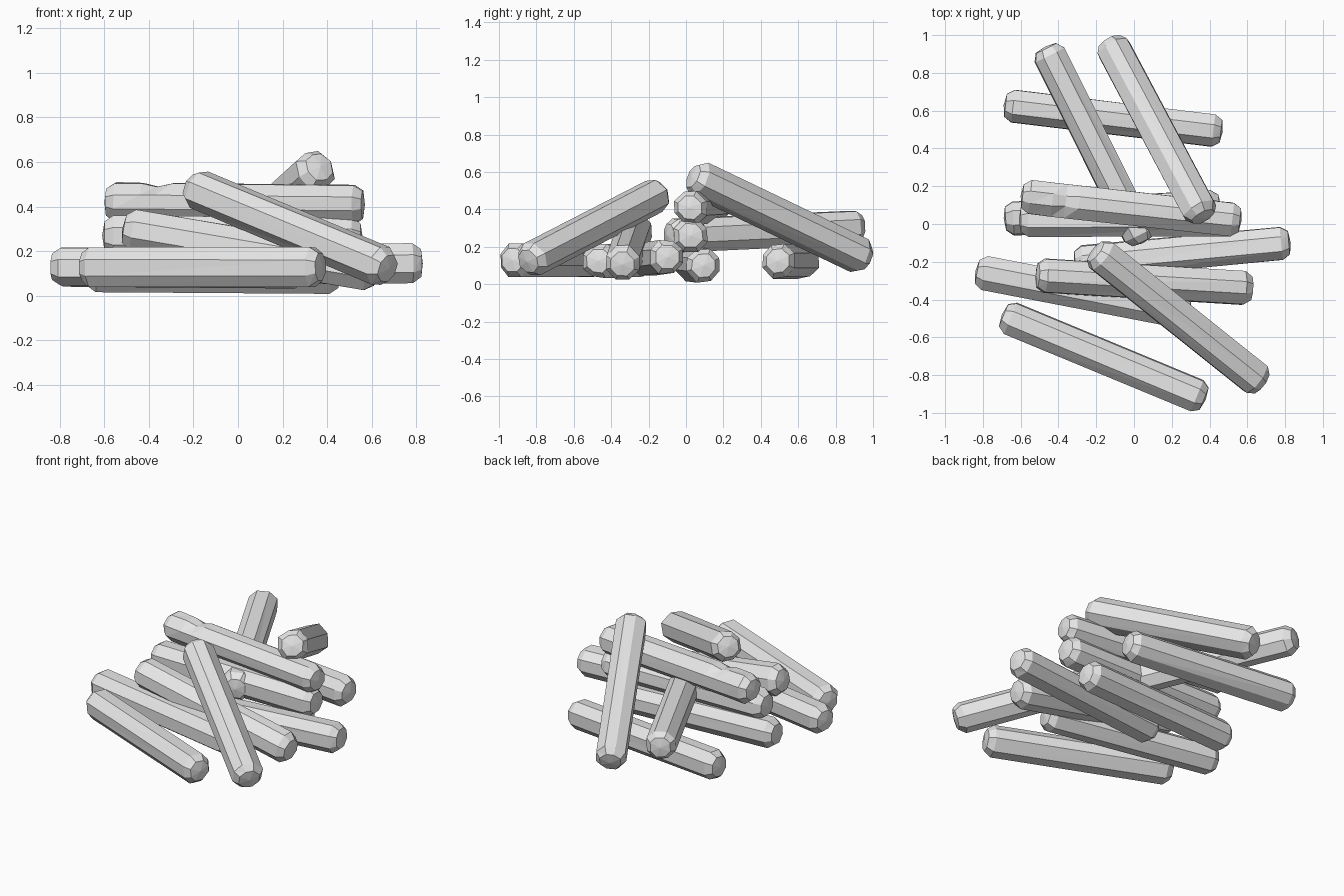
import bpy, bmesh, math, random
from mathutils import Vector

random.seed(4)
cube = bpy.data.objects.get("Cube")
if cube:
    bpy.data.objects.remove(cube)

grey = bpy.data.materials.new("plain grey")
grey.use_nodes = True
grey.diffuse_color = (0.8, 0.8, 0.8, 1)
grey.node_tree.nodes["Principled BSDF"].inputs["Base Color"].default_value = (0.8, 0.8, 0.8, 1)

SIDES = 8
RADIUS = 0.097


def make_log(name, start, end, dent=None):
    """Rough eight-sided log with chamfered, slightly domed ends."""
    a, b = Vector(start), Vector(end)
    axis = (b - a).normalized()
    length = (b - a).length
    side = axis.cross(Vector((0, 0, 1))).normalized()
    up = side.cross(axis)
    # Distance along the log and radius of each ring
    rings = [(0.01, 0.7), (0.05, 1), (length - 0.05, 1), (length - 0.01, 0.7)]
    if dent:
        rings[2:2] = [(dent + d, 1) for d in (-0.07, 0, 0.07)]
    wobble = [random.uniform(0.95, 1.03) for _ in range(SIDES)]
    turn = [(i + 0.5 + random.uniform(-0.1, 0.1)) * math.tau / SIDES for i in range(SIDES)]

    bm = bmesh.new()
    loops = []
    for along, scale in rings:
        loop = []
        for i in range(SIDES):
            r = RADIUS * scale * wobble[i]
            if along in (0.05, length - 0.05):
                r *= random.uniform(0.96, 1.03)
            direction = side * math.cos(turn[i]) + up * math.sin(turn[i])
            # Notch on the upper front edge
            if along == dent and i in (1, 2):
                r *= 0.82
            loop.append(bm.verts.new(a + axis * along + direction * r))
        loops.append(loop)
    for low, high in zip(loops, loops[1:]):
        for i in range(SIDES):
            j = (i + 1) % SIDES
            # Long sides fold into triangles
            bm.faces.new((low[i], low[j], high[j]))
            bm.faces.new((low[i], high[j], high[i]))
    for loop, tip in ((loops[0], a), (loops[-1], b)):
        centre = bm.verts.new(tip)
        for i in range(SIDES):
            bm.faces.new((loop[i], loop[(i + 1) % SIDES], centre))
    bmesh.ops.recalc_face_normals(bm, faces=bm.faces)

    mesh = bpy.data.meshes.new(name)
    bm.to_mesh(mesh)
    bm.free()
    mesh.materials.append(grey)
    bpy.context.collection.objects.link(bpy.data.objects.new(name, mesh))


# Stack of three in the middle
make_log("stack_log_bottom", (-0.69, 0.03, 0.11), (0.46, 0.095, 0.1))
make_log("stack_log_middle", (-0.61, 0.02, 0.27), (0.56, 0.025, 0.26))
make_log("stack_log_top", (-0.6, 0.15, 0.42), (0.57, 0.02, 0.41), dent=0.24)

# Back group
make_log("back_log", (-0.69, 0.63, 0.125), (0.47, 0.49, 0.125))
make_log("back_leaning_log_low", (-0.47, 0.94, 0.31), (0.05, -0.1, 0.26))
make_log("back_leaning_log_high", (-0.13, 0.97, 0.13), (0.37, 0.03, 0.58))

# Front group
make_log("front_log", (-0.7, -0.48, 0.13), (0.38, -0.93, 0.13))
make_log("front_second_log", (-0.84, -0.25, 0.13), (0.3, -0.47, 0.125))
make_log("front_third_log", (-0.32, -0.21, 0.13), (0.83, -0.1, 0.145))
make_log("front_sloping_log", (-0.52, -0.27, 0.3), (0.63, -0.34, 0.105))
make_log("front_leaning_log", (-0.21, -0.14, 0.49), (0.68, -0.85, 0.12))
